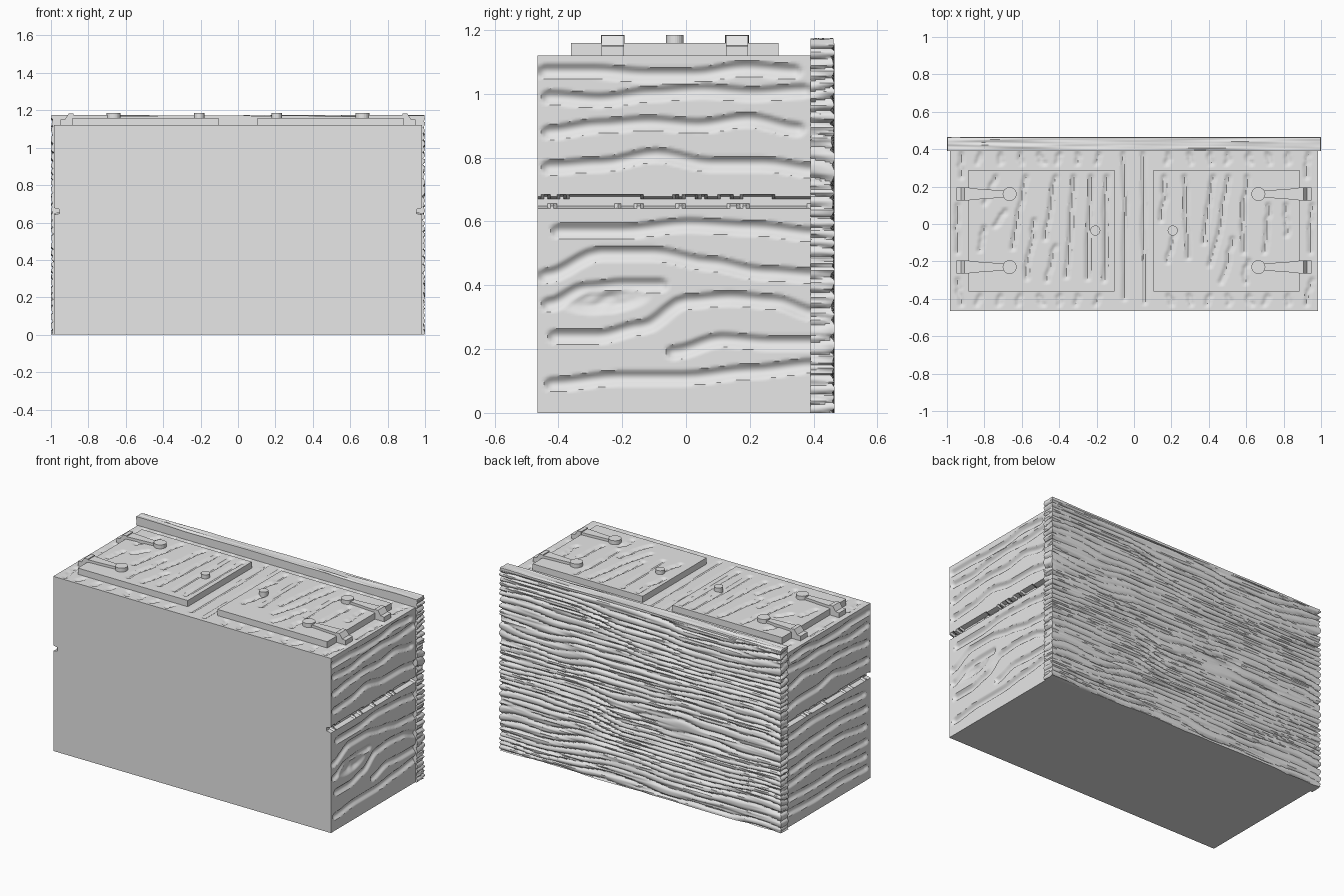
import bpy, bmesh, math, random
from mathutils import Vector, noise

random.seed(4)
cube = bpy.data.objects.get("Cube")
if cube:
    bpy.data.objects.remove(cube)

grey = bpy.data.materials.new("plain grey")
grey.use_nodes = True
grey.diffuse_color = (0.8, 0.8, 0.8, 1)
grey.node_tree.nodes["Principled BSDF"].inputs["Base Color"].default_value = (0.8, 0.8, 0.8, 1)

HALF, FRONT, BACK, TOP = 0.985, -0.465, 0.39, 1.12
SKIN, LID = 0.04, 0.015


def finish(name, bm, smooth=True):
    bmesh.ops.recalc_face_normals(bm, faces=bm.faces)
    mesh = bpy.data.meshes.new(name)
    bm.to_mesh(mesh)
    bm.free()
    obj = bpy.data.objects.new(name, mesh)
    bpy.context.collection.objects.link(obj)
    mesh.materials.append(grey)
    if smooth:
        bpy.ops.object.select_all(action="DESELECT")
        obj.select_set(True)
        bpy.context.view_layer.objects.active = obj
        bpy.ops.object.shade_smooth_by_angle(angle=math.radians(35))
    return obj


def wobble(a, b, seed=0.0):
    return noise.noise(Vector((a, b, seed)))


def relief_slab(name, u_range, v_range, nu, nv, thickness, place, depth):
    """Slab whose outer face is carved by depth(u, v); place maps (u, v, height) to a point."""
    bm = bmesh.new()
    rows = []
    for j in range(nv + 1):
        v = v_range[0] + (v_range[1] - v_range[0]) * j / nv
        row = []
        for i in range(nu + 1):
            u = u_range[0] + (u_range[1] - u_range[0]) * i / nu
            row.append((bm.verts.new(place(u, v, -depth(u, v))), u, v))
        rows.append(row)
    for a, b in zip(rows, rows[1:]):
        for i in range(nu):
            bm.faces.new((a[i][0], a[i + 1][0], b[i + 1][0], b[i][0]))
    rim = (rows[0] + [r[-1] for r in rows[1:-1]]
           + rows[-1][::-1] + [r[0] for r in rows[-2:0:-1]])
    base = [bm.verts.new(place(u, v, -thickness)) for _, u, v in rim]
    for i in range(len(rim)):
        k = (i + 1) % len(rim)
        bm.faces.new((rim[i][0], rim[k][0], base[k], base[i]))
    bm.faces.new(base)
    return finish(name, bm)


def carve(paths, width, deep):
    """Depth function for rounded grooves along polylines."""
    segments = []
    for path in paths:
        segments += [(Vector(a), Vector(b)) for a, b in zip(path, path[1:])]

    def depth(u, v):
        p, best = Vector((u, v)), width
        for a, b in segments:
            if min(a.y, b.y) - width < v < max(a.y, b.y) + width:
                ab = b - a
                t = max(0.0, min(1.0, (p - a).dot(ab) / ab.length_squared))
                best = min(best, (p - a - ab * t).length)
        return deep * (1 - (best / width) ** 2)
    return depth


def smooth_path(start, end, heights):
    """Evenly spaced heights in hundredths, eased between the given values."""
    n, out, steps = len(heights) - 1, [], 5
    for i in range(n * steps + 1):
        k = min(i // steps, n - 1)
        t = i / steps - k
        t = t * t * (3 - 2 * t)
        h = heights[k] * (1 - t) + heights[k + 1] * t
        out.append(((start + (end - start) * i / (n * steps)) / 100, h / 100))
    return out


def box(name, lo, hi):
    bm = bmesh.new()
    bmesh.ops.create_cube(bm, size=1)
    for v in bm.verts:
        v.co = [(l + h) / 2 + c * (h - l) for l, h, c in zip(lo, hi, v.co)]
    return finish(name, bm, False)


def prism(name, outline, offset):
    bm = bmesh.new()
    face = bm.faces.new([bm.verts.new(p) for p in outline])
    ext = bmesh.ops.extrude_face_region(bm, geom=[face])
    bmesh.ops.translate(bm, vec=offset, verts=[g for g in ext["geom"] if isinstance(g, bmesh.types.BMVert)])
    return finish(name, bm, False)


def disc(name, x, y, radius, low, high):
    ring = [(x + radius * math.cos(a * math.tau / 24), y + radius * math.sin(a * math.tau / 24), low)
            for a in range(24)]
    prism(name, ring, (0, 0, high - low))


# Plain core with a flat front and underside
box("cabinet_core", (SKIN - HALF, FRONT, 0), (HALF - SKIN, BACK, TOP - LID))

# Carved side walls, each split by a ragged crack
upper = [(-44, 34, [107, 107, 106, 106, 108, 107]), (-43, 37, [99, 98, 100, 101, 100, 101]),
         (-43, 35, [88, 90, 91, 90, 92, 89]), (-43, 41, [77, 78, 81, 78, 78, 76])]
lower = {"left": [(-40, 41, [57, 57, 59, 58, 56]), (-44, 41, [43, 50, 50, 47, 44, 43]),
                  (-43, -8, [34, 39, 40, 40]), (-41, 41, [24, 24, 27, 35, 36, 35, 31]),
                  (-4, 41, [19, 23, 22, 22]), (-42, 41, [9, 11, 11, 13, 15])],
         "right": [(-40, 35, [56, 58, 59, 57]), (-42, 36, [46, 48, 47, 45]), (-41, 34, [35, 38, 37, 35]),
                   (-42, 36, [25, 26, 29, 27]), (-41, 35, [16, 18, 17, 18]), (-42, 36, [8, 9, 8, 9])]}
for side, sign in (("left", 1), ("right", -1)):
    grooves = carve([smooth_path(*g) for g in upper + lower[side]], 0.024, 0.016)

    def side_depth(y, z, grooves=grooves, sign=sign):
        if abs(z - 0.662 + 0.005 * wobble(y * 9, sign)) < 0.016 + 0.008 * wobble(y * 30, z * 20):
            return 0.03
        d = grooves(y, z)
        knot = ((y + 0.25) / 0.14) ** 2 + ((z - 0.355 - 0.1 * (y + 0.25)) / 0.045) ** 2
        if sign > 0 and knot < 1:
            d = max(d, (1 - knot) * (0.02 + 0.008 * wobble(y * 25, z * 40)))
        return d
    relief_slab(side + "_side", (FRONT, BACK), (0, TOP - LID), 85, 150, SKIN,
                lambda y, z, h, s=sign: (s * (HALF + h), y, z), side_depth)


# Grain strokes running front to back on horizontal boards
def stroke(x0, y0, x1, y1):
    n = 6
    return [(x0 + (x1 - x0) * i / n + 0.016 * wobble(x0 * 9, i * 0.7), y0 + (y1 - y0) * i / n)
            for i in range(n + 1)]


strokes = [stroke(-0.05, 0.37, -0.05, -0.4), stroke(0.04, 0.37, 0.06, -0.42)]
for s in (-1, 1):
    strokes += [stroke(s * 0.93, 0.37, s * 0.92, 0.25), stroke(s * 0.95, 0.1, s * 0.94, -0.15),
                stroke(s * 0.95, -0.3, s * 0.92, -0.43)]
    for i in range(7):
        x = s * (0.19 + i * 0.105)
        strokes += [stroke(x, 0.37, x + 0.02 * random.uniform(-1, 1), 0.325),
                    stroke(x, -0.385, x + 0.02 * random.uniform(-1, 1), -0.43)]
relief_slab("top_board", (-HALF, HALF), (FRONT, BACK), 190, 84, LID,
            lambda x, y, h: (x, y, TOP + h), carve(strokes, 0.016, 0.009))

# Two doors lying on the top, with grain and a knob each
door_grain = {
    "right": [(-.74, .25, -.8, .11), (-.58, .25, -.65, -.13), (-.42, .25, -.48, -.08), (-.32, .25, -.36, -.28),
              (-.23, .25, -.25, -.29), (-.15, .25, -.16, -.3), (-.53, .02, -.58, -.29), (-.69, .07, -.74, -.01),
              (-.8, -.02, -.82, -.14), (-.42, -.12, -.47, -.3)],
    "left": [(.17, .25, .15, .02), (.27, .25, .29, -.18), (.42, .25, .37, -.1), (.51, .25, .41, -.22),
             (.6, .25, .58, -.15), (.53, -.08, .47, -.31), (.22, -.04, .18, -.2), (.72, .1, .7, -.15),
             (.81, .1, .82, -.06), (.61, -.2, .59, -.31)]}
DOOR_TOP = 1.16
for side, s in (("left", 1), ("right", -1)):
    relief_slab(side + "_door", sorted((s * 0.105, s * 0.885)), (-0.36, 0.29), 76, 64, 0.042,
                lambda x, y, h: (x, y, DOOR_TOP + h),
                carve([stroke(*g) for g in door_grain[side]], 0.017, 0.01))
    disc(side + "_knob", s * 0.207, -0.035, 0.027, DOOR_TOP - 0.01, 1.185)

    # Strap hinges: folded plate, tapered strap and round tip
    for place, y in (("back", 0.16), ("front", -0.23)):
        name = f"{side}_{place}_hinge"
        fold = [(0.95, TOP - 0.005), (0.95, 1.15), (0.925, 1.152), (0.905, 1.182),
                (0.88, 1.182), (0.88, TOP - 0.005)]
        prism(name + "_plate", [(s * x, y - 0.035, z) for x, z in fold], (0, 0.07, 0))
        taper = [(0.885, -0.032), (0.69, -0.018), (0.69, 0.018), (0.885, 0.032)]
        prism(name + "_strap", [(s * x, y + w, DOOR_TOP - 0.005) for x, w in taper], (0, 0, 0.021))
        disc(name + "_tip", s * 0.665, y, 0.037, DOOR_TOP - 0.005, 1.185)


# Weathered back panel, with ridged grain wrapping round both ends
def grain(x, z):
    phase = 27 * z + 1.7 * wobble(x * 1.3, z * 3.5, 2) + 0.5 * wobble(x * 4, z * 8, 5)
    ridge = (1 - abs(math.sin(math.pi * phase))) ** 1.6
    split = max(0, wobble(x * 2.5, z * 55, 9)) * 0.012
    return ridge * 0.014 * (0.8 + 0.4 * wobble(x * 3, z * 12, 7)) + split


PANEL_BACK, PANEL_TOP, LEVELS = 0.466, 1.158, 215
ends = [BACK + (PANEL_BACK - BACK) * i / 5 for i in range(6)]
outline = [(-1, y, -1, 0) for y in ends[:-1]]
outline += [(-1 + i / 65, PANEL_BACK, (i == 130) - (i == 0), 1) for i in range(131)]
outline += [(1, y, 1, 0) for y in ends[-2::-1]]
bm = bmesh.new()
loops = []
for j in range(LEVELS + 1):
    z = PANEL_TOP * j / LEVELS
    loop = []
    for x, y, nx, ny in outline:
        d = grain(x + nx * (PANEL_BACK - y) * 2, z)
        loop.append(bm.verts.new((x - nx * d, y - ny * d, z)))
    loops.append(loop)
count = len(outline)
for a, b in zip(loops, loops[1:]):
    for i in range(count):
        k = (i + 1) % count
        bm.faces.new((a[i], a[k], b[k], b[i]))
bm.faces.new(loops[0])
bm.faces.new(loops[-1])
finish("back_panel", bm)

# Grained top edge of the back panel
relief_slab("back_panel_edge", (-0.996, 0.996), (BACK, 0.463), 130, 14, 0.018,
            lambda x, y, h: (x, y, 1.176 + h),
            lambda x, y: 0.005 + 0.006 * wobble(x * 2.5, y * 70, 3) + 0.003 * wobble(x * 5, y * 9))
